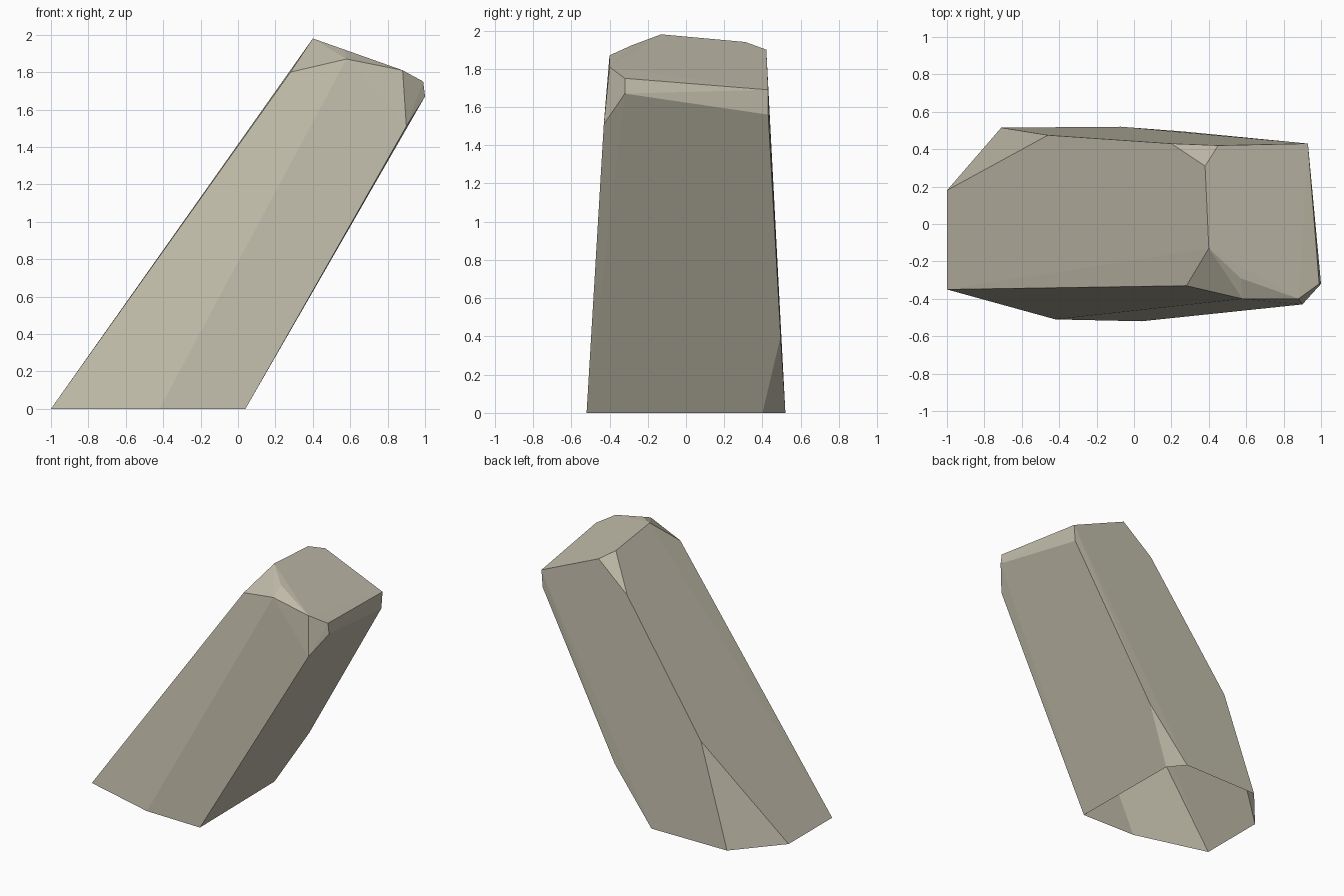
import bpy
import bmesh
import math

# Remove the default object if the scene has it
default_cube = bpy.data.objects.get("Cube")
if default_cube:
    bpy.data.objects.remove(default_cube, do_unlink=True)


def make_material(name, colour):
    """One flat material, shown the same in viewport and render."""
    material = bpy.data.materials.new(name)
    material.use_nodes = True
    material.diffuse_color = colour
    shader = material.node_tree.nodes["Principled BSDF"]
    shader.inputs["Base Color"].default_value = colour
    shader.inputs["Roughness"].default_value = 0.9
    return material


def make_faceted_rock(name, outline, corners, material):
    """Wrap a ground outline and upper corners in flat facets, open below."""
    mesh = bpy.data.meshes.new(name)
    bm = bmesh.new()
    for x, y in outline:
        bm.verts.new((x, y, 0))
    for corner in corners:
        bm.verts.new(corner)

    # Stretch a skin over the corners and discard anything left inside
    hull = bmesh.ops.convex_hull(bm, input=list(bm.verts))
    inner = [item for item in hull["geom_interior"]
             if isinstance(item, bmesh.types.BMVert)]
    bmesh.ops.delete(bm, geom=inner, context="VERTS")

    # Leave the underside open
    underside = [face for face in bm.faces
                 if all(vert.co.z < 0.001 for vert in face.verts)]
    bmesh.ops.delete(bm, geom=underside, context="FACES")

    # Merge nearly flat triangles into broad facets
    bmesh.ops.dissolve_limit(bm, angle_limit=math.radians(1.5),
                             verts=list(bm.verts), edges=list(bm.edges))
    bmesh.ops.recalc_face_normals(bm, faces=list(bm.faces))
    bm.to_mesh(mesh)
    bm.free()

    mesh.materials.append(material)
    rock = bpy.data.objects.new(name, mesh)
    bpy.context.collection.objects.link(rock)
    return rock


# Footprint on the ground
footprint = [(-1, -.35), (-.42, -.51), (.04, -.52), (.03, .4),
             (-.07, .52), (-.71, .515), (-1, .18)]

# Lower ends of the long chamfered edges at the back
back_chamfers = [(.26, .495, .4), (-.46, .475, .76)]

# Sloping cap with its chipped front and back corners
cap_rim = [(.28, -.33, 1.8), (.4, -.13, 1.98), (.57, -.29, 1.92),
           (.58, -.4, 1.87), (.88, -.4, 1.81), (.38, .31, 1.94),
           (.2, .43, 1.69), (.45, .42, 1.9)]

# Narrow band between the cap and the overhanging side
overhang_band = [(.99, -.32, 1.75), (1, -.32, 1.67), (.9, -.43, 1.51),
                 (.93, .43, 1.69), (.92, .43, 1.56)]

stone = make_material("warm grey stone", (.53, .5, .4, 1))
make_faceted_rock("leaning_rock", footprint,
                  back_chamfers + cap_rim + overhang_band, stone)
